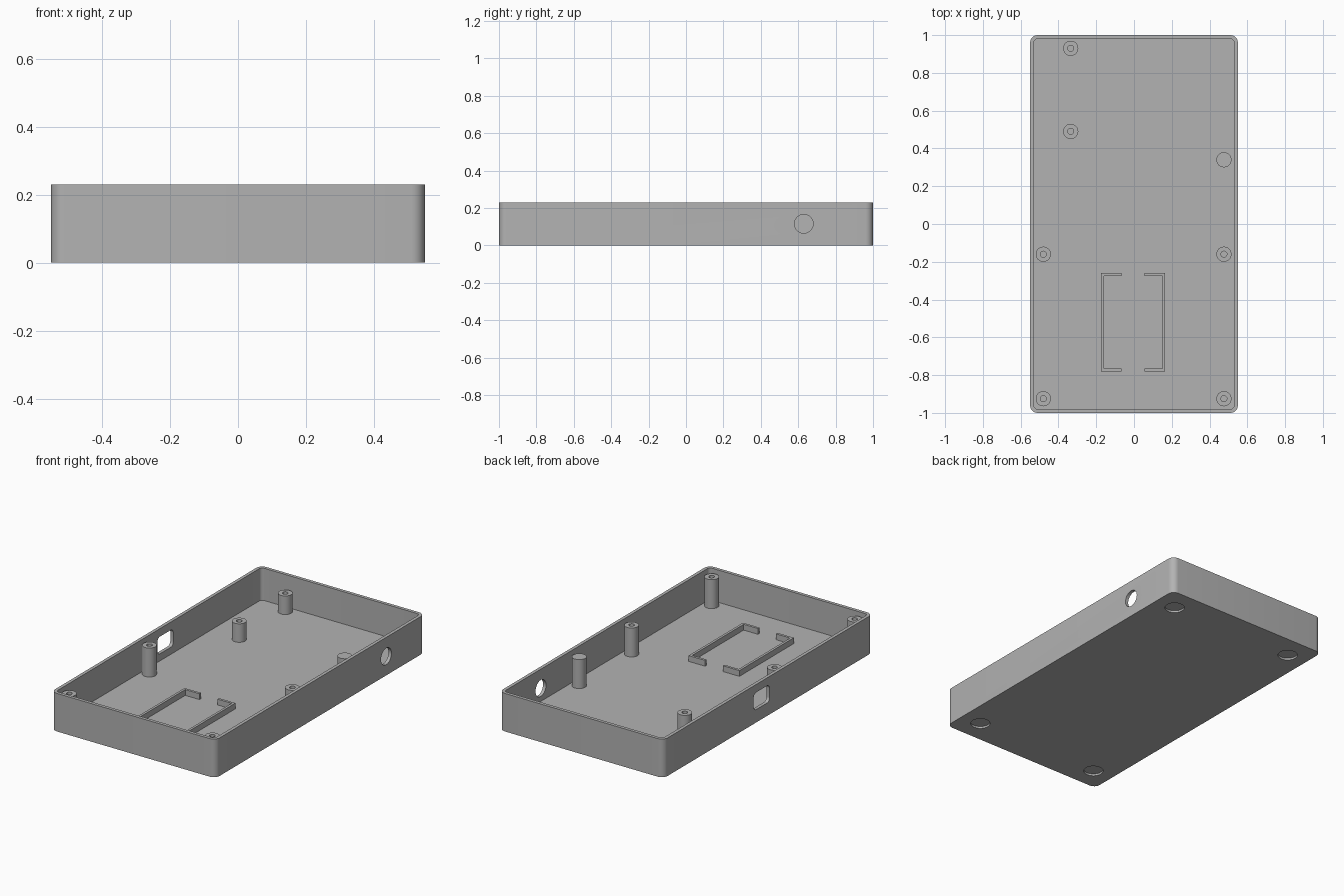
import bpy, bmesh
from math import pi, cos, sin, radians
from mathutils import Matrix

if "Cube" in bpy.data.objects:
    bpy.data.objects.remove(bpy.data.objects["Cube"], do_unlink=True)

HALF_X, HALF_Y, HEIGHT = 0.55, 1.0, 0.23
WALL, FLOOR = 0.02, 0.035

grey = bpy.data.materials.new("plain_grey")
grey.use_nodes = True
grey.diffuse_color = (0.45, 0.45, 0.45, 1)
grey.node_tree.nodes["Principled BSDF"].inputs["Base Color"].default_value = (0.45, 0.45, 0.45, 1)


def rounded_rect(hx, hy, r, steps=8):
    """Outline of a centred rectangle with round corners."""
    points = []
    for q, (sx, sy) in enumerate([(1, 1), (-1, 1), (-1, -1), (1, -1)]):
        for i in range(steps + 1):
            a = (q + i / steps) * pi / 2
            points.append((sx * (hx - r) + r * cos(a), sy * (hy - r) + r * sin(a)))
    return points


def circle(r, n=40):
    return [(r * cos(2 * pi * i / n), r * sin(2 * pi * i / n)) for i in range(n)]


def prism(name, outline, z0, z1, matrix=Matrix()):
    """Extrude an outline from z0 to z1, then place it."""
    bm = bmesh.new()
    face = bm.faces.new([bm.verts.new((x, y, z0)) for x, y in outline])
    top = bmesh.ops.extrude_face_region(bm, geom=[face])["geom"]
    bmesh.ops.translate(bm, vec=(0, 0, z1 - z0),
                        verts=[g for g in top if isinstance(g, bmesh.types.BMVert)])
    bmesh.ops.transform(bm, matrix=matrix, verts=bm.verts)
    bmesh.ops.recalc_face_normals(bm, faces=bm.faces)
    mesh = bpy.data.meshes.new(name)
    bm.to_mesh(mesh)
    bm.free()
    mesh.materials.append(grey)
    obj = bpy.data.objects.new(name, mesh)
    bpy.context.collection.objects.link(obj)
    return obj


def activate(obj):
    bpy.ops.object.select_all(action="DESELECT")
    obj.select_set(True)
    bpy.context.view_layer.objects.active = obj


def cut(obj, cutter):
    """Subtract the cutter and discard it."""
    cutter.hide_render = True
    mod = obj.modifiers.new("cut", "BOOLEAN")
    mod.operation, mod.solver, mod.object = "DIFFERENCE", "EXACT", cutter
    activate(obj)
    bpy.ops.object.modifier_apply(modifier=mod.name)
    bpy.data.objects.remove(cutter, do_unlink=True)


def smooth(obj):
    activate(obj)
    bpy.ops.object.shade_smooth_by_angle(angle=radians(30))


# Open tray with a thick floor
tray = prism("tray", rounded_rect(HALF_X, HALF_Y, 0.04), 0, HEIGHT)
cut(tray, prism("cavity", rounded_rect(HALF_X - WALL, HALF_Y - WALL, 0.02), FLOOR, HEIGHT + 0.1))

# Round port in one long wall, rounded slot in the other
sideways = Matrix.Rotation(pi / 2, 4, "Y")
cut(tray, prism("round_port", circle(0.05), -0.05, 0.05,
                Matrix.Translation((HALF_X, 0.63, 0.115)) @ sideways))
cut(tray, prism("slot_port", rounded_rect(0.052, 0.076, 0.025), -0.05, 0.05,
                Matrix.Translation((-HALF_X, 0.063, 0.13)) @ sideways))

# Shallow foot recesses under the corners
for sx in (-1, 1):
    for sy in (-1, 1):
        cut(tray, prism("foot_recess", circle(0.055), -0.05, 0.012,
                        Matrix.Translation((sx * 0.42, sy * 0.86, 0))))
smooth(tray)

# Screw posts: position, top height, whether drilled
posts = [(-0.48, -0.925, 0.21, True), (0.476, -0.925, 0.21, True),
         (-0.48, -0.16, 0.21, True), (0.476, -0.16, 0.21, True),
         (-0.335, 0.49, 0.147, True), (-0.335, 0.93, 0.147, True),
         (0.476, 0.34, 0.21, False)]
for x, y, top, drilled in posts:
    place = Matrix.Translation((x, y, 0))
    post = prism("screw_post" if drilled else "support_post", circle(0.04), FLOOR - 0.005, top, place)
    if drilled:
        cut(post, prism("pilot_hole", circle(0.016, 24), top - 0.09, top + 0.05, place))
    smooth(post)

# Pair of facing C-shaped holder rails
w, t, tab, length = 0.17, 0.015, 0.11, 0.26
rail = [(w, -length), (w, length), (w - tab, length), (w - tab, length - t),
        (w - t, length - t), (w - t, t - length), (w - tab, t - length), (w - tab, -length)]
for side, name in ((1, "holder_rail_left"), (-1, "holder_rail_right")):
    prism(name, [(side * x, y) for x, y in rail], FLOOR - 0.005, 0.07,
          Matrix.Translation((-0.005, -0.52, 0)))
